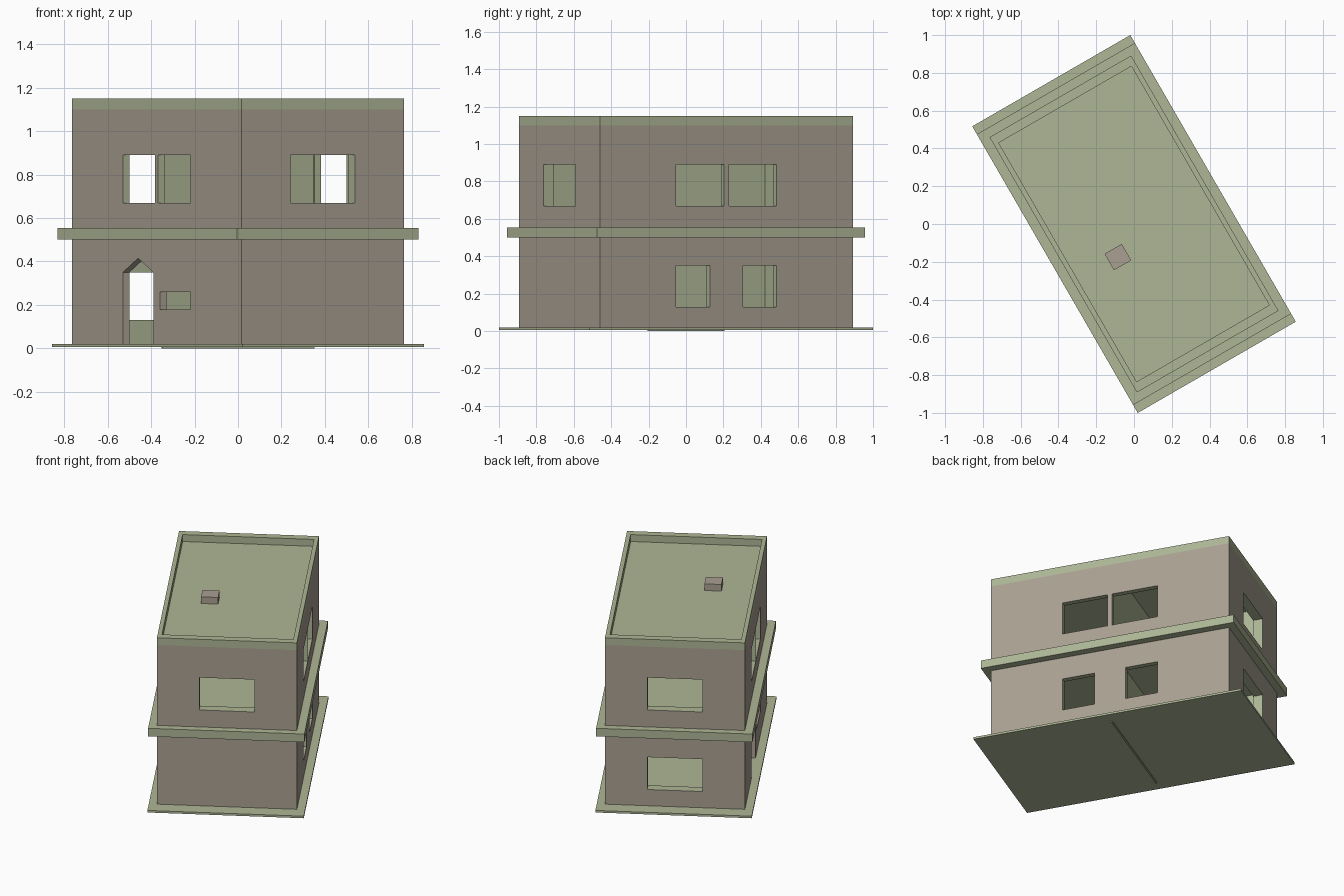
import bpy, bmesh, math
from mathutils import Matrix

if "Cube" in bpy.data.objects:
    bpy.data.objects.remove(bpy.data.objects["Cube"])

TURN = Matrix.Rotation(math.radians(30), 4, 'Z')   # whole house is turned on the plot
W, L = 0.865, 1.56        # outer wall size (short, long side)
TU, TV = 0.035, 0.062     # wall thickness on the long and short sides


def material(name, rgb):
    m = bpy.data.materials.new(name)
    m.diffuse_color = (*rgb, 1)
    m.use_nodes = True
    m.node_tree.nodes["Principled BSDF"].inputs["Base Color"].default_value = m.diffuse_color
    return m


GREEN = material("green", (0.42, 0.47, 0.30))
BROWN = material("brown", (0.40, 0.35, 0.29))


def finish(name, bm, mat):
    bmesh.ops.recalc_face_normals(bm, faces=bm.faces)
    bm.transform(TURN)
    me = bpy.data.meshes.new(name)
    bm.to_mesh(me)
    bm.free()
    me.materials.append(mat)
    ob = bpy.data.objects.new(name, me)
    bpy.context.collection.objects.link(ob)
    return ob


def box(name, u, v, z, mat):
    bm = bmesh.new()
    bmesh.ops.create_cube(bm, size=1)
    for p in bm.verts:
        for i, r in enumerate((u, v, z)):
            p.co[i] = r[0] if p.co[i] < 0 else r[1]
    return finish(name, bm, mat)


def slab(name, w, l, z, mat=GREEN):
    return box(name, (-w / 2, w / 2), (-l / 2, l / 2), z, mat)


def cut(ob, cutters):
    bpy.context.view_layer.objects.active = ob
    for c in cutters:
        mod = ob.modifiers.new("cut", 'BOOLEAN')
        mod.operation = 'DIFFERENCE'
        mod.solver = 'EXACT'
        mod.material_mode = 'TRANSFER'
        mod.object = c
        bpy.ops.object.modifier_apply(modifier=mod.name)
        bpy.data.objects.remove(c)


def side_hole(side, v, z, mat=GREEN):
    # opening in a long wall (side -1 or 1)
    a, b = side * (W / 2 - 0.08), side * (W / 2 + 0.05)
    return box("cutter", (min(a, b), max(a, b)), v, z, mat)


def end_hole(side, z):
    # opening in a short wall
    a, b = side * (L / 2 - 0.1), side * (L / 2 + 0.05)
    return box("cutter", (-0.171, 0.171), (min(a, b), max(a, b)), z, GREEN)


def door_hole():
    # doorway with a pitched head
    bm = bmesh.new()
    prof = [(0.031, -0.01), (0.311, -0.01), (0.311, 0.35), (0.171, 0.415), (0.031, 0.35)]
    f = bm.faces.new([bm.verts.new((-W / 2 - 0.05, v, z)) for v, z in prof])
    ext = bmesh.ops.extrude_face_region(bm, geom=[f])
    bmesh.ops.translate(bm, vec=(0.13, 0, 0),
                        verts=[g for g in ext["geom"] if isinstance(g, bmesh.types.BMVert)])
    return finish("cutter", bm, BROWN)


def room(z):
    return slab("cutter", W - 2 * TU, L - 2 * TV, z)


LOW, HIGH = (0.13, 0.35), (0.67, 0.89)

# floor plates
slab("ground_slab", 0.966, 1.752, (0.006, 0.02))
slab("middle_slab", 0.966, 1.655, (0.50, 0.555))

# ground storey
lower = slab("lower_walls", W, L, (0.02, 0.50), BROWN)
cut(lower, [room((-0.1, 0.6)),
            side_hole(1, (-0.31, -0.102), LOW),
            side_hole(1, (0.102, 0.31), LOW),
            side_hole(-1, (-0.31, -0.029), (0.18, 0.26), BROWN),
            door_hole(),
            end_hole(1, LOW)])

# upper storey
upper = slab("upper_walls", W, L, (0.555, 1.10), BROWN)
holes = [room((0.45, 1.2))]
for s in (-1, 1):
    holes += [side_hole(s, (-0.31, -0.0145), HIGH), side_hole(s, (0.0145, 0.31), HIGH),
              end_hole(s, HIGH)]
cut(upper, holes)

# partition between front and back rooms
box("partition", (-0.403, 0.403), (-0.005, 0.005), (0, 1.10), GREEN)

# roof with raised rim
roof = slab("roof_parapet", W, L, (1.10, 1.15))
cut(roof, [slab("cutter", W - 0.054, L - 0.10, (1.103, 1.25))])

# small roof vent
box("roof_vent", (-0.214, -0.109), (-0.159, -0.059), (1.102, 1.148), BROWN)
